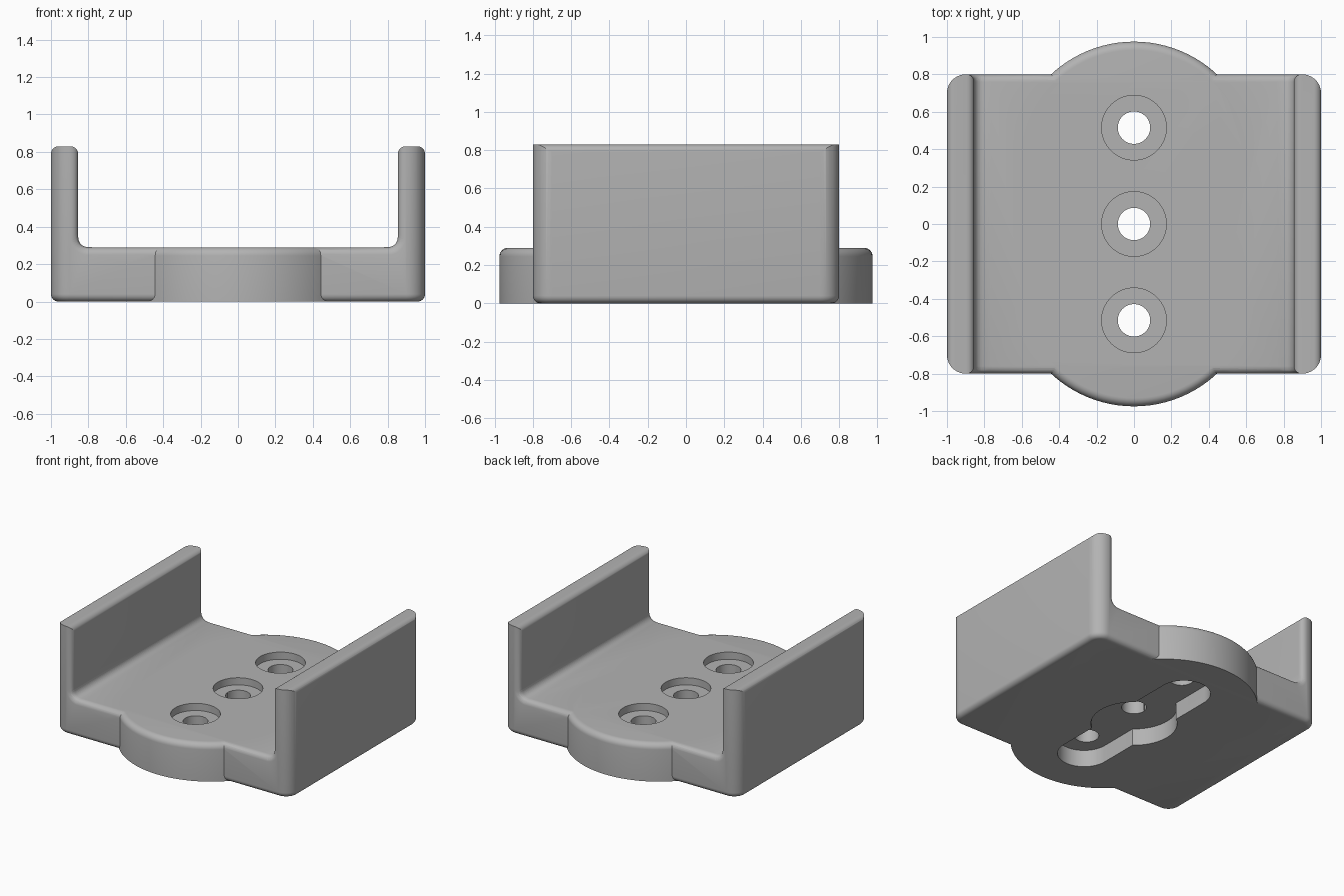
import bpy, bmesh
from math import pi, sin, cos, radians

WALL_X, END_Y, TOP_Z, FLOOR_Z = 0.855, 0.8, 0.83, 0.29
FILLET = 0.04
HOLE_YS = (-0.515, 0, 0.515)

if "Cube" in bpy.data.objects:
    bpy.data.objects.remove(bpy.data.objects["Cube"], do_unlink=True)

grey = bpy.data.materials.new("plain grey")
grey.use_nodes = True
colour = (0.45, 0.45, 0.45, 1)
grey.diffuse_color = colour
grey.node_tree.nodes["Principled BSDF"].inputs["Base Color"].default_value = colour


def arc(cx, cy, r, start, end, steps=10):
    """Points along an arc, angles in degrees."""
    angles = [radians(start + (end - start) * i / steps) for i in range(steps + 1)]
    return [(cx + r * cos(a), cy + r * sin(a)) for a in angles]


def prism(name, outline, low, high, along="z", bevel=0, pick=None):
    """Extrude a closed outline along z or y; optionally round picked edges."""
    bm = bmesh.new()
    place = (lambda p, h: (p[0], p[1], h)) if along == "z" else (lambda p, h: (p[0], h, p[1]))
    face = bm.faces.new([bm.verts.new(place(p, low)) for p in outline])
    grown = bmesh.ops.extrude_face_region(bm, geom=[face])["geom"]
    shift = (0, 0, high - low) if along == "z" else (0, high - low, 0)
    bmesh.ops.translate(bm, vec=shift, verts=[g for g in grown if isinstance(g, bmesh.types.BMVert)])
    bmesh.ops.recalc_face_normals(bm, faces=bm.faces)
    if bevel:
        round_edges(bm, bevel, pick)
    mesh = bpy.data.meshes.new(name)
    bm.to_mesh(mesh)
    bm.free()
    ob = bpy.data.objects.new(name, mesh)
    bpy.context.collection.objects.link(ob)
    mesh.materials.append(grey)
    return ob


def round_edges(bm, size, pick):
    edges = [e for e in bm.edges if all(pick(v.co) for v in e.verts)]
    bmesh.ops.bevel(bm, geom=edges, offset=size, offset_type='OFFSET', segments=6,
                    profile=0.5, affect='EDGES', clamp_overlap=False)


def combine(target, tool, operation):
    """Apply a boolean and discard the tool."""
    mod = target.modifiers.new("combine", 'BOOLEAN')
    mod.operation, mod.object, mod.solver = operation, tool, 'EXACT'
    bpy.context.view_layer.objects.active = target
    bpy.ops.object.modifier_apply(modifier=mod.name)
    bpy.data.objects.remove(tool, do_unlink=True)


def circle(y, r, steps=64):
    return arc(0, y, r, 0, 360, steps)[:-1]


# U-shaped channel: right half of the section, then its mirror
half = ([(1, -0.1)] + arc(1 - FILLET, TOP_Z - FILLET, FILLET, 0, 90)
        + [(WALL_X, TOP_Z)] + arc(WALL_X - 0.05, FLOOR_Z + 0.05, 0.05, 0, -90))
section = half + [(-x, z) for x, z in reversed(half)]


def inner_end(co):
    return abs(abs(co.y) - END_Y) < 1e-4 and abs(co.x) < WALL_X + 1e-4 and co.z > 0.2


bracket = prism("channel_bracket", section, -END_Y, END_Y, "y", FILLET, inner_end)

# Rounded plan of the channel, softened around the underside
r = 0.1
plan = (arc(1 - r, END_Y - r, r, 0, 90) + arc(r - 1, END_Y - r, r, 90, 180)
        + arc(r - 1, r - END_Y, r, 180, 270) + arc(1 - r, r - END_Y, r, 270, 360))
envelope = prism("plan_envelope", plan, 0, 1, "z", FILLET, lambda co: co.z < 0.01)
combine(bracket, envelope, 'INTERSECT')

# Round lobes at the two open ends
for side in (-1, 1):
    lobe = prism("end_lobe", circle(side * 0.325, 0.65, 96), 0, FLOOR_Z, "z", 0.045,
                 lambda co: co.z > FLOOR_Z - 0.01)
    combine(bracket, lobe, 'UNION')

# Counterbored screw holes along the middle
for y in HOLE_YS:
    combine(bracket, prism("counterbore", circle(y, 0.173), 0.235, 0.5), 'DIFFERENCE')
    combine(bracket, prism("screw_hole", circle(y, 0.0865), -0.1, 0.5), 'DIFFERENCE')

# Underside recess: long slot with a round middle
slot = arc(0, 0.54, 0.185, 0, 180, 24) + arc(0, -0.54, 0.185, 180, 360, 24)
combine(bracket, prism("slot_recess", slot, -0.1, 0.13), 'DIFFERENCE')
combine(bracket, prism("round_recess", circle(0, 0.3), -0.1, 0.13), 'DIFFERENCE')

bpy.ops.object.select_all(action='DESELECT')
bracket.select_set(True)
bpy.context.view_layer.objects.active = bracket
bpy.ops.object.shade_smooth_by_angle(angle=radians(30))
